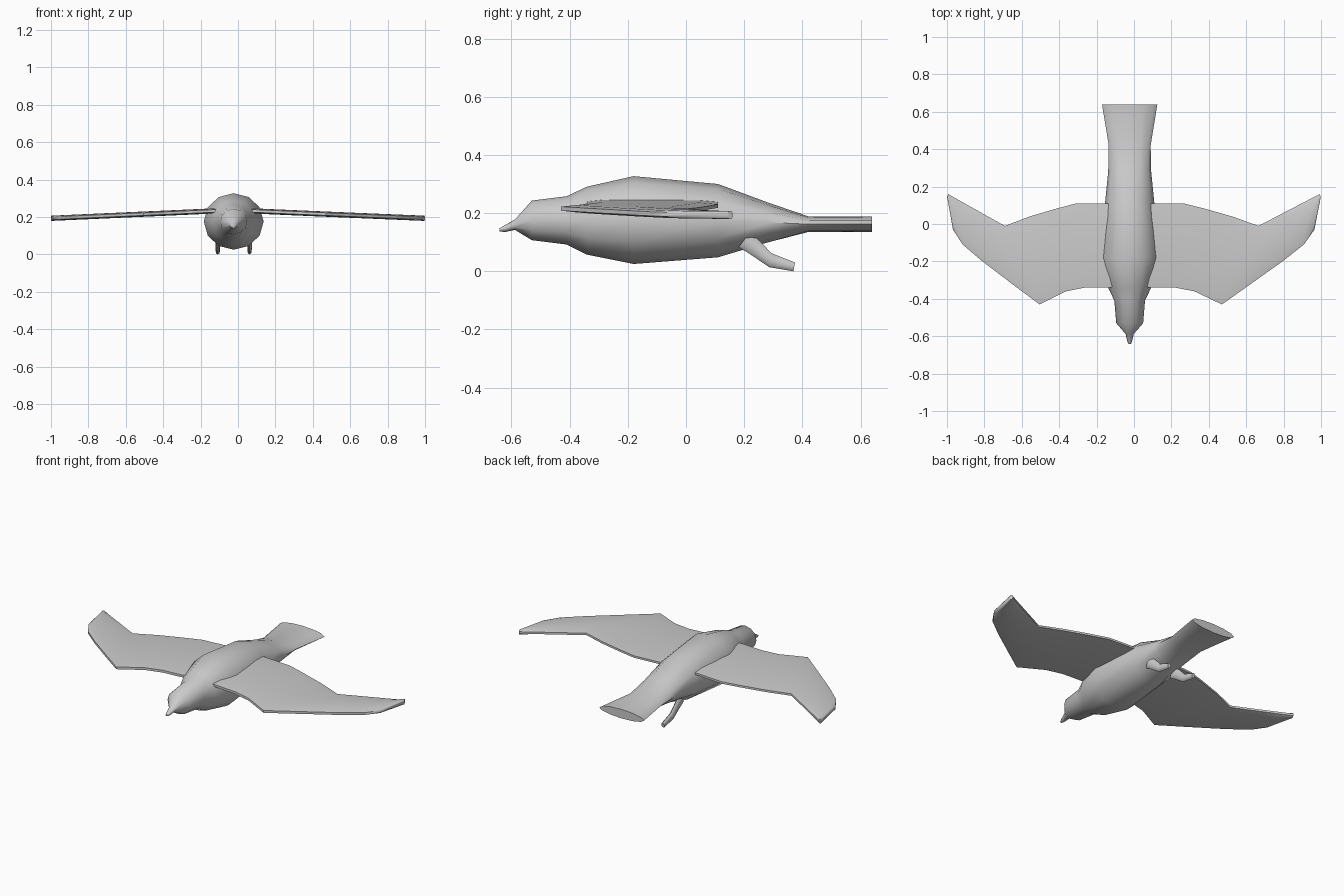
import bpy, bmesh, math

if "Cube" in bpy.data.objects:
    bpy.data.objects.remove(bpy.data.objects["Cube"])

CX = -0.023  # body centre line


def loft(name, rings):
    """Skin a list of equal-length rings and cap both ends."""
    bm = bmesh.new()
    rows = [[bm.verts.new(p) for p in r] for r in rings]
    n = len(rows[0])
    for a, b in zip(rows, rows[1:]):
        for i in range(n):
            j = (i + 1) % n
            bm.faces.new((a[i], a[j], b[j], b[i]))
    bm.faces.new(rows[0])
    bm.faces.new(rows[-1])
    bmesh.ops.recalc_face_normals(bm, faces=bm.faces)
    me = bpy.data.meshes.new(name)
    bm.to_mesh(me)
    bm.free()
    ob = bpy.data.objects.new(name, me)
    bpy.context.collection.objects.link(ob)
    bpy.ops.object.select_all(action='DESELECT')
    ob.select_set(True)
    bpy.context.view_layer.objects.active = ob
    bpy.ops.object.shade_smooth_by_angle(angle=math.radians(50))
    return ob


def oval(x, y, z, rx, rz, n=12, tilt=0.0):
    """Upright oval ring, its top leaning back by tilt."""
    ring = []
    for i in range(n):
        a = 2 * math.pi * i / n
        s = math.sin(a)
        ring.append((x + rx * math.cos(a), y + tilt * s, z + rz * s))
    return ring


# Beak, head, body and flared tail: y, z, half width, half height
body = [(-0.642, 0.142, 0.007, 0.005), (-0.622, 0.147, 0.014, 0.012),
        (-0.588, 0.160, 0.022, 0.018), (-0.53, 0.175, 0.072, 0.068),
        (-0.41, 0.175, 0.082, 0.083), (-0.34, 0.174, 0.115, 0.117),
        (-0.18, 0.176, 0.160, 0.151), (0.11, 0.174, 0.132, 0.126),
        (0.28, 0.168, 0.115, 0.069), (0.42, 0.162, 0.112, 0.027),
        (0.64, 0.162, 0.148, 0.027)]
loft("body_and_tail", [oval(CX, *s) for s in body])

# Wing stations: leading edge (distance, y), trailing edge (distance, y)
wing = [((0.03, -0.33), (0.03, 0.11)), ((0.115, -0.34), (0.13, 0.11)),
        ((0.24, -0.34), (0.285, 0.11)), ((0.34, -0.36), (0.39, 0.083)),
        ((0.482, -0.43), (0.535, 0.04)), ((0.62, -0.327), (0.667, -0.01)),
        ((0.787, -0.20), (0.70, 0.008)), ((0.893, -0.11), (0.80, 0.064)),
        ((0.945, -0.03), (0.90, 0.12)), ((0.976, 0.145), (0.97, 0.16))]
chord = [(0.0, 0.007), (0.12, 0.013), (0.5, 0.014), (0.85, 0.012), (1.0, 0.006)]


def wing_ring(lead, trail, side):
    top, bottom = [], []
    for f, h in chord:
        d = lead[0] + (trail[0] - lead[0]) * f
        y = lead[1] + (trail[1] - lead[1]) * f
        z = 0.237 - 0.045 * d
        # the right wing is very slightly longer
        x = CX - d if side < 0 else CX + d * (1 + 0.048 * d)
        top.append((x, y, z + h))
        bottom.append((x, y, z - h))
    return top + bottom[::-1]


# Legs trailing under the tail: y, z, half width, half height, tilt
leg = [(0.20, 0.108, 0.012, 0.025, 0.02), (0.235, 0.083, 0.012, 0.022, 0.018),
       (0.29, 0.038, 0.012, 0.024, 0.004), (0.372, 0.015, 0.011, 0.015, 0.003)]

for side, label in ((-1, "left"), (1, "right")):
    loft(label + "_wing", [wing_ring(a, b, side) for a, b in wing])
    loft(label + "_leg", [oval(CX + side * 0.085, y, z, rx, rz, 8, t)
                          for y, z, rx, rz, t in leg])
